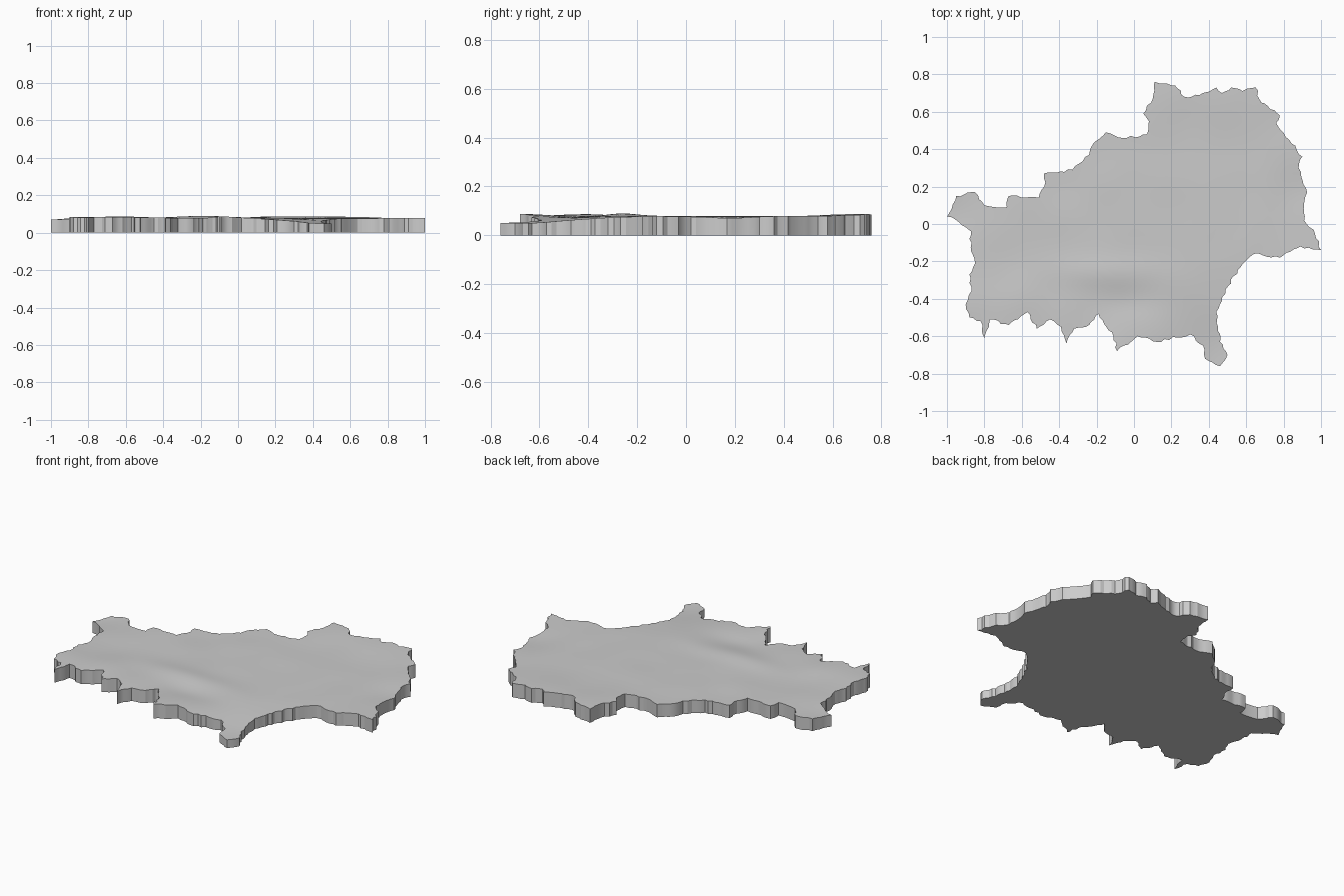
import bpy
import bmesh
import math
import random
from mathutils import Vector, noise
from mathutils.geometry import delaunay_2d_cdt

cube = bpy.data.objects.get("Cube")
if cube:
    bpy.data.objects.remove(cube, do_unlink=True)

random.seed(4)
STEP = .022        # length of one facet along the coast
ROUGHNESS = .007   # how far the coast wanders between the main points
GRID = .03         # spacing of the relief

# Main turning points of the coast, clockwise from the west cape
COAST = [
    (-1, .04), (-.95, .15), (-.85, .17), (-.8, .1), (-.68, .09), (-.67, .15),
    (-.51, .14), (-.48, .2), (-.48, .27), (-.33, .29), (-.24, .37), (-.23, .41),
    (-.15, .49), (-.06, .46), (.07, .48), (.08, .55), (.05, .59), (.1, .67),
    (.11, .76), (.22, .74), (.27, .68), (.35, .69), (.44, .73), (.47, .7),
    (.52, .73), (.58, .71), (.65, .73), (.68, .65), (.78, .58), (.76, .54),
    (.83, .45), (.9, .36), (.88, .3), (.92, .19), (.91, .02), (.96, -.03),
    (1, -.14), (.89, -.12), (.78, -.18), (.64, -.16), (.57, -.23), (.49, -.35),
    (.44, -.47), (.45, -.55), (.46, -.63), (.5, -.7), (.46, -.76), (.38, -.72),
    (.37, -.65), (.3, -.59), (.12, -.63), (.02, -.6), (-.09, -.68), (-.11, -.6),
    (-.19, -.48), (-.24, -.54), (-.32, -.56), (-.36, -.64), (-.39, -.55),
    (-.45, -.51), (-.52, -.56), (-.57, -.47), (-.67, -.54), (-.77, -.51),
    (-.8, -.61), (-.82, -.52), (-.88, -.5), (-.9, -.43), (-.87, -.36),
    (-.88, -.27), (-.85, -.21), (-.88, -.08), (-.87, -.04), (-.95, .02),
]


def hill(x, y, cx, cy, rx, ry):
    """Soft bump of height one around a centre."""
    return math.exp(-((x - cx) / rx) ** 2 - ((y - cy) / ry) ** 2)


def ground_height(x, y):
    """Gentle relief: a ridge in the southwest, a sunken south tip."""
    z = .078
    z += .010 * hill(x, y, -.15, -.26, .28, .08)
    z += .008 * hill(x, y, -.7, -.42, .3, .13)
    z += .010 * hill(x, y, -.1, -.68, .12, .14)
    z += .009 * hill(x, y, .35, .75, .5, .2)
    z -= .007 * hill(x, y, -.05, -.42, .16, .08)
    z -= .007 * hill(x, y, .92, .18, .15, .12)
    z -= .030 * hill(x, y, .46, -.72, .26, .3)
    z -= .008 * hill(x, y, -1, .04, .12, .12)
    return z + .003 * noise.noise(Vector((x * 5, y * 5, .5)))


def rugged_outline(corners):
    """Split every stretch into short facets and push them in and out."""
    points = []
    for a, b in zip(corners, corners[1:] + corners[:1]):
        a, b = Vector(a), Vector(b)
        along = b - a
        across = Vector((-along.y, along.x)).normalized()
        count = max(1, round(along.length / STEP))
        points.append(a)
        for i in range(1, count):
            push = random.uniform(-ROUGHNESS, ROUGHNESS)
            points.append(a + along * (i / count) + across * push)
    return points


def inner_points(outline):
    """Regular points that keep clear of the coast."""
    points = []
    n = int(1 / GRID)
    for i in range(-n, n + 1):
        for j in range(-n, n + 1):
            p = Vector(((i + .5 * (j % 2)) * GRID, j * GRID))
            if min((p - q).length_squared for q in outline) > (GRID * .5) ** 2:
                points.append(p)
    return points


# Flat sheet with the coast as its border
outline = rugged_outline(COAST)
border = [(i, (i + 1) % len(outline)) for i in range(len(outline))]
verts, _, faces, *_ = delaunay_2d_cdt(
    outline + inner_points(outline), border, [], 1, 1e-5)

bm = bmesh.new()
sheet = [bm.verts.new((v.x, v.y, 0)) for v in verts]
for face in faces:
    bm.faces.new([sheet[i] for i in face])
loose = [v for v in bm.verts if not v.link_faces]
bmesh.ops.delete(bm, geom=loose, context='VERTS')

# Raise the sheet into a slab whose top follows the relief
raised = bmesh.ops.extrude_face_region(bm, geom=bm.faces[:])
for item in raised["geom"]:
    if isinstance(item, bmesh.types.BMVert):
        item.co.z = ground_height(item.co.x, item.co.y)
bmesh.ops.recalc_face_normals(bm, faces=bm.faces[:])

mesh = bpy.data.meshes.new("terrain_slab")
bm.to_mesh(mesh)
bm.free()
slab = bpy.data.objects.new("terrain_slab", mesh)
bpy.context.collection.objects.link(slab)

# Plain grey
grey = bpy.data.materials.new("plain_grey")
grey.use_nodes = True
colour = (.6, .6, .6, 1)
grey.diffuse_color = colour
grey.node_tree.nodes["Principled BSDF"].inputs["Base Color"].default_value = colour
mesh.materials.append(grey)

# Smooth relief with crisp coast walls
bpy.ops.object.select_all(action='DESELECT')
slab.select_set(True)
bpy.context.view_layer.objects.active = slab
bpy.ops.object.shade_smooth_by_angle(angle=math.radians(25))
